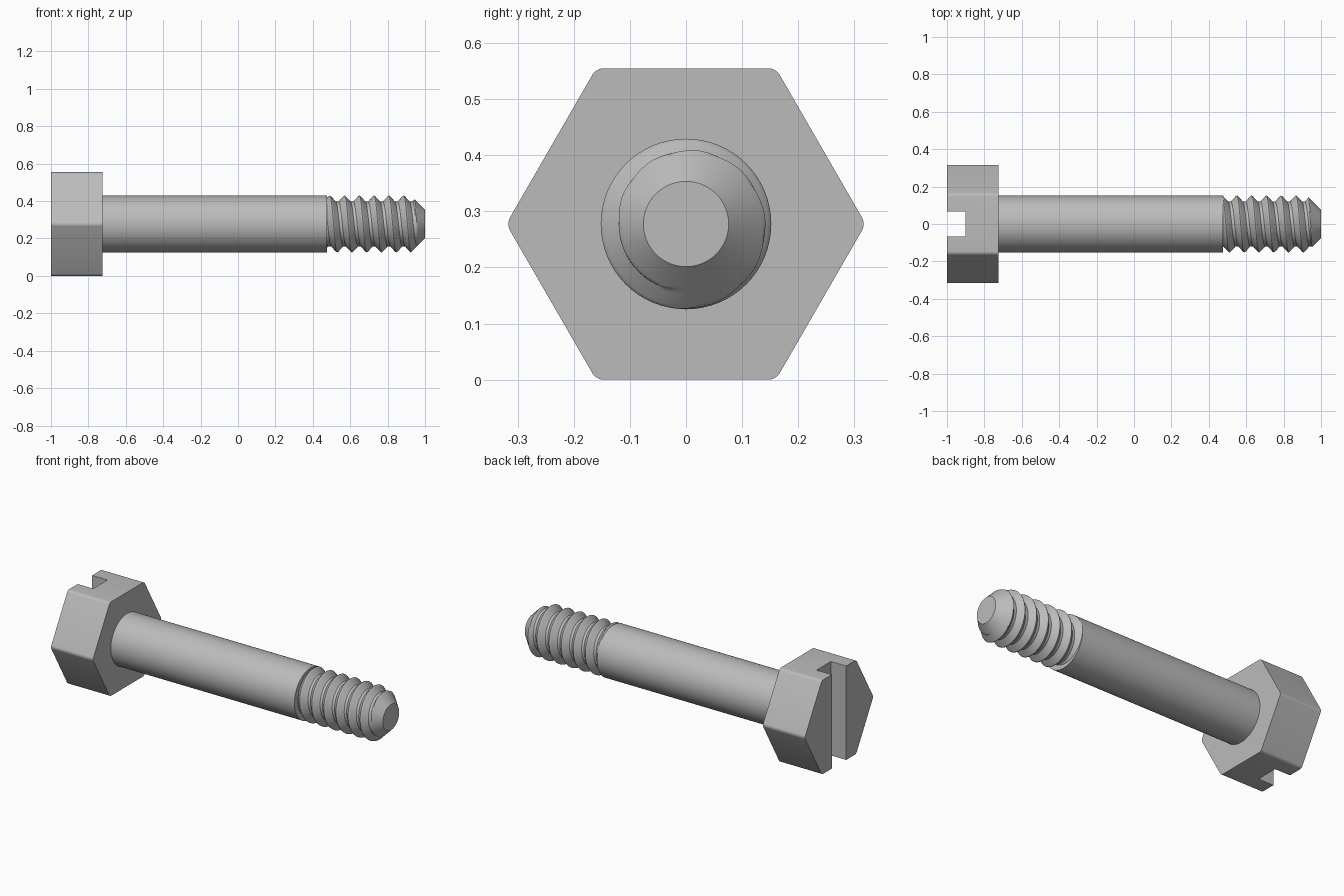
import bpy, bmesh
from math import pi, cos, sin, radians
from mathutils import Matrix

if "Cube" in bpy.data.objects:
    bpy.data.objects.remove(bpy.data.objects["Cube"])

AXIS_Z = 0.2775
SHANK_R, ROOT_R, TIP_R = 0.152, 0.12, 0.076
HEAD_X, SHANK_X, THREAD_X, TIP_X = -1.0, -0.725, 0.475, 1.0
PITCH, CREST_X = 0.079, 0.55

steel = bpy.data.materials.new("plain steel grey")
steel.use_nodes = True
colour = (0.5, 0.5, 0.5, 1)
steel.diffuse_color = colour
steel.node_tree.nodes["Principled BSDF"].inputs["Base Color"].default_value = colour


def make_object(name, bm):
    bmesh.ops.recalc_face_normals(bm, faces=bm.faces)
    mesh = bpy.data.meshes.new(name)
    bm.to_mesh(mesh)
    bm.free()
    mesh.materials.append(steel)
    obj = bpy.data.objects.new(name, mesh)
    bpy.context.collection.objects.link(obj)
    return obj


def rod(name, x0, x1, radius, sides, corner=0):
    """Prism lying along x, with optional rounding of its long edges."""
    bm = bmesh.new()
    bmesh.ops.create_cone(bm, cap_ends=True, segments=sides, radius1=radius,
                          radius2=radius, depth=x1 - x0)
    # The first corner lands on the y axis
    turn = Matrix.Rotation(pi / 2, 4, 'Y')
    bm.transform(Matrix.Translation(((x0 + x1) / 2, 0, AXIS_Z)) @ turn)
    if corner:
        long_edges = [e for e in bm.edges
                      if abs(e.verts[0].co.x - e.verts[1].co.x) > 0.1]
        bmesh.ops.bevel(bm, geom=long_edges, offset=corner, segments=5,
                        profile=0.5, affect='EDGES')
    return make_object(name, bm)


def cut(target, cutter):
    bpy.context.view_layer.objects.active = target
    mod = target.modifiers.new("cut", 'BOOLEAN')
    mod.operation, mod.solver, mod.object = 'DIFFERENCE', 'EXACT', cutter
    bpy.ops.object.modifier_apply(modifier=mod.name)
    bpy.data.objects.remove(cutter)


def smooth(obj, angle):
    bpy.ops.object.select_all(action='DESELECT')
    obj.select_set(True)
    bpy.context.view_layer.objects.active = obj
    bpy.ops.object.shade_smooth_by_angle(angle=radians(angle))


# Hexagonal head with a driver slot and a round recess
head = rod("hex_head", HEAD_X, SHANK_X, 0.3204, 6, corner=0.013)
bm = bmesh.new()
bmesh.ops.create_cube(bm, size=1, matrix=Matrix.Translation((HEAD_X, 0, AXIS_Z))
                      @ Matrix.Diagonal((0.2, 0.134, 1, 1)))
cut(head, make_object("slot_cutter", bm))
cut(head, rod("recess_cutter", HEAD_X - 0.1, HEAD_X + 0.1, 0.097, 48))
smooth(head, 25)

# Plain shank
shank = rod("shank", SHANK_X, THREAD_X, SHANK_R, 64)
smooth(shank, 30)


# Right-handed thread ending in a chamfered tip
def thread_radius(x, angle):
    phase = ((x - CREST_X) / PITCH - angle / (2 * pi)) % 1
    away = min(phase, 1 - phase) * 2
    rise = min(max((0.8 - away) / 0.74, 0), 1)
    return min(ROOT_R + (SHANK_R - ROOT_R) * rise, TIP_R + TIP_X - x)


SEGMENTS, STEPS, TURNS = 64, 20, 9
bm = bmesh.new()
columns = []
for i in range(SEGMENTS + 1):
    angle = 2 * pi * i / SEGMENTS
    column = []
    for k in range(STEPS * TURNS + 1):
        x = CREST_X + PITCH * (k / STEPS - 2 + i / SEGMENTS)
        x = min(max(x, THREAD_X), TIP_X)
        r = thread_radius(x, angle)
        column.append(bm.verts.new((x, r * cos(angle), AXIS_Z + r * sin(angle))))
    columns.append(column)
for a, b in zip(columns, columns[1:]):
    for k in range(STEPS * TURNS):
        bm.faces.new((a[k], a[k + 1], b[k + 1], b[k]))
bmesh.ops.remove_doubles(bm, verts=bm.verts, dist=0.0002)
bmesh.ops.holes_fill(bm, edges=[e for e in bm.edges if e.is_boundary], sides=0)
thread = make_object("threaded_tip", bm)
smooth(thread, 35)
